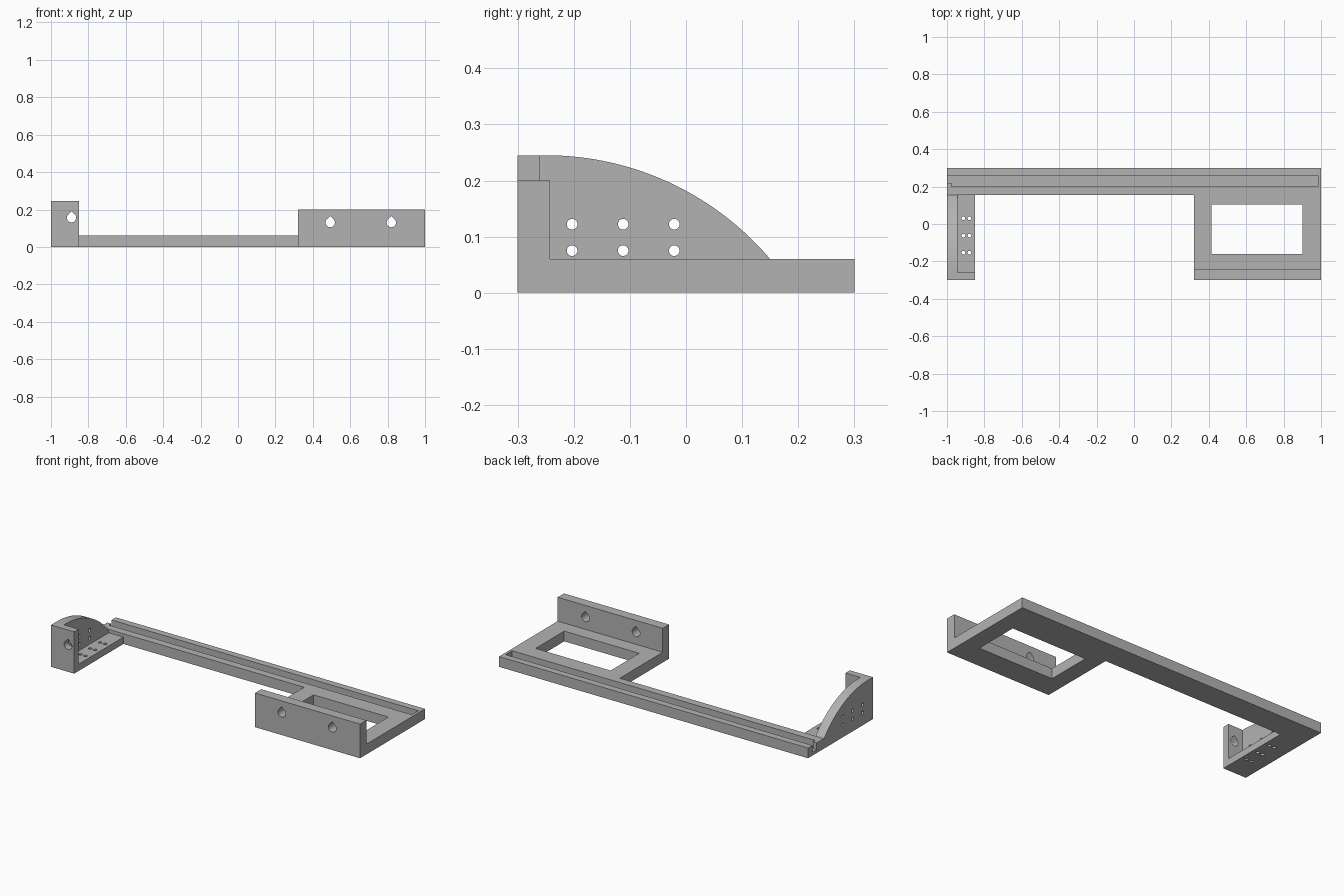
import bpy, bmesh
from math import cos, sin, pi, sqrt

if "Cube" in bpy.data.objects:
    bpy.data.objects.remove(bpy.data.objects["Cube"])

grey = bpy.data.materials.new("plain grey")
grey.use_nodes = True
grey.diffuse_color = (0.45, 0.45, 0.45, 1)
grey.node_tree.nodes["Principled BSDF"].inputs["Base Color"].default_value = grey.diffuse_color

PLACE = {
    "x": lambda a, b, d: (d, a, b),
    "y": lambda a, b, d: (a, d, b),
    "z": lambda a, b, d: (a, b, d),
}


def prism(name, outline, axis, lo, hi):
    """Extrude a flat outline along an axis."""
    bm = bmesh.new()
    ends = [[bm.verts.new(PLACE[axis](a, b, d)) for a, b in outline] for d in (lo, hi)]
    bm.faces.new(ends[0])
    bm.faces.new(ends[1])
    n = len(outline)
    for i in range(n):
        j = (i + 1) % n
        bm.faces.new((ends[0][i], ends[0][j], ends[1][j], ends[1][i]))
    bmesh.ops.recalc_face_normals(bm, faces=bm.faces)
    mesh = bpy.data.meshes.new(name)
    bm.to_mesh(mesh)
    bm.free()
    mesh.materials.append(grey)
    obj = bpy.data.objects.new(name, mesh)
    bpy.context.collection.objects.link(obj)
    return obj


def rect(x0, x1, y0, y1):
    return [(x0, y0), (x1, y0), (x1, y1), (x0, y1)]


def circle(cx, cy, r, n=24):
    return [(cx + r * cos(2 * pi * i / n), cy + r * sin(2 * pi * i / n)) for i in range(n)]


def teardrop(cx, cz, r, n=24):
    """Round hole with a pointed top."""
    arc = [0.75 * pi + 1.5 * pi * i / n for i in range(n + 1)]
    return [(cx + r * cos(a), cz + r * sin(a)) for a in arc] + [(cx, cz + r * sqrt(2))]


def cut(obj, outlines, axis, lo, hi):
    """Cut prisms out of a part and bake the result."""
    cutters = [prism("cutter", o, axis, lo, hi) for o in outlines]
    for c in cutters:
        c.hide_render = True
        mod = obj.modifiers.new("cut", "BOOLEAN")
        mod.operation, mod.solver, mod.object = "DIFFERENCE", "EXACT", c
    bpy.context.view_layer.update()
    graph = bpy.context.evaluated_depsgraph_get()
    baked = bpy.data.meshes.new_from_object(obj.evaluated_get(graph))
    obj.modifiers.clear()
    obj.data = baked
    for c in cutters:
        bpy.data.objects.remove(c)


# Long rail with a groove that narrows and opens at one end
rail = prism("rail", rect(-1, 1, 0.155, 0.3), "z", 0, 0.06)
groove = [(-0.975, 0.2), (0.985, 0.2), (0.985, 0.26),
          (-1.1, 0.26), (-1.1, 0.22), (-0.975, 0.22)]
cut(rail, [groove], "z", 0.02, 0.1)

# Window frame and its upright front wall
frame = prism("frame_plate", rect(0.32, 1, -0.242, 0.155), "z", 0, 0.06)
cut(frame, [rect(0.415, 0.9, -0.16, 0.105)], "z", -0.1, 0.2)
frame_wall = prism("frame_front_wall", rect(0.32, 1, 0, 0.2), "y", -0.3, -0.242)
cut(frame_wall, [teardrop(x, 0.13, 0.025) for x in (0.493, 0.82)], "y", -0.4, -0.1)

# Bracket floor with screw holes
floor = prism("bracket_floor", rect(-0.945, -0.85, -0.26, 0.155), "z", 0, 0.04)
cut(floor, [circle(x, y, 0.01) for x in (-0.912, -0.88) for y in (-0.153, -0.062, 0.03)],
    "z", -0.1, 0.2)

# Bracket front wall with one teardrop hole
bracket_wall = prism("bracket_front_wall", rect(-1, -0.85, 0, 0.245), "y", -0.3, -0.26)
cut(bracket_wall, [teardrop(-0.89, 0.156, 0.025)], "y", -0.4, -0.2)

# Bracket side wall with a curved top edge and screw holes
R, STEPS = 0.525, 32
sweep = [(-0.25 + 0.405 * i / STEPS) for i in range(STEPS + 1)]
curve = [(y, 0.245 - R + sqrt(R * R - (y + 0.25) ** 2)) for y in sweep]
side = prism("bracket_side_wall", [(0.155, 0), (-0.26, 0), (-0.26, 0.245)] + curve,
             "x", -1, -0.945)
cut(side, [circle(y, z, 0.0095) for y in (-0.203, -0.112, -0.021) for z in (0.075, 0.122)],
    "x", -1.1, -0.9)

# Smooth the curved faces, keep edges sharp
parts = [rail, frame, frame_wall, floor, bracket_wall, side]
bpy.ops.object.select_all(action="DESELECT")
for part in parts:
    part.select_set(True)
bpy.context.view_layer.objects.active = rail
bpy.ops.object.shade_smooth_by_angle(angle=pi / 6)
